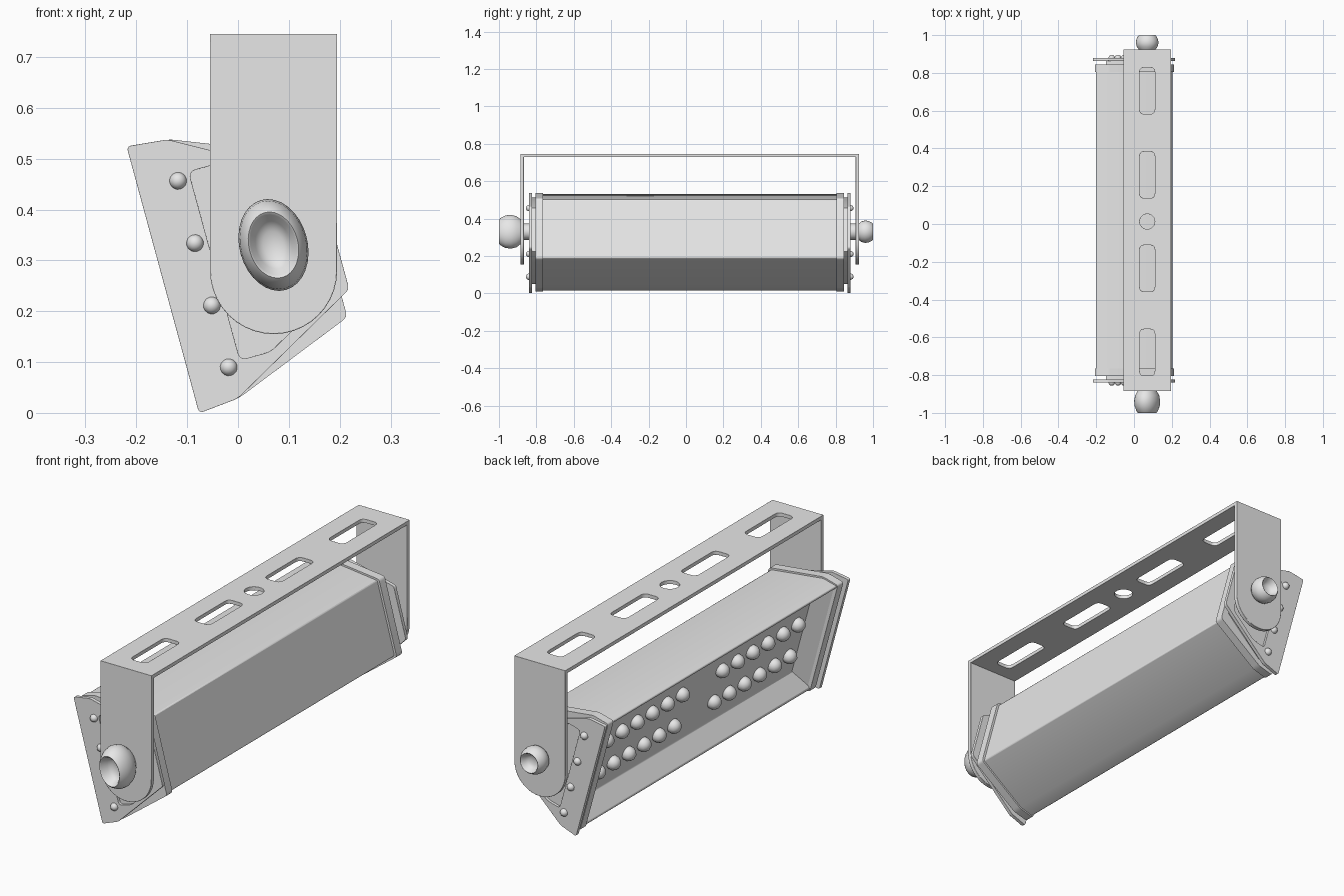
import bpy, bmesh, math
from mathutils import Matrix, Vector

if "Cube" in bpy.data.objects:
    bpy.data.objects.remove(bpy.data.objects["Cube"])

grey = bpy.data.materials.new("light_grey_metal")
grey.use_nodes = True
grey.diffuse_color = (0.8, 0.8, 0.8, 1)
grey.node_tree.nodes["Principled BSDF"].inputs["Base Color"].default_value = (0.8, 0.8, 0.8, 1)

CENTRE_Y = 0.02
UPRIGHT = Matrix.Rotation(math.radians(90), 4, "X")
# Lamp frame: x = depth behind the lens, y = up along the lens, z = towards the front end
LAMP = (Matrix.Translation((-0.145, CENTRE_Y, 0.2625))
        @ Matrix.Rotation(math.radians(-15.2), 4, "Y") @ UPRIGHT)
AXLE = (0.225, 0.009)
parts = []


def finish(name, mesh, matrix, bevel=0):
    mesh.materials.clear()
    mesh.materials.append(grey)
    ob = bpy.data.objects.new(name, mesh)
    bpy.context.collection.objects.link(ob)
    ob.matrix_world = matrix
    if bevel:
        mod = ob.modifiers.new("soft_edges", "BEVEL")
        mod.width = bevel
        mod.segments = 2
        mod.limit_method = "ANGLE"
        mod.angle_limit = math.radians(40)
    parts.append(ob)
    return ob


def fillet(points, r, steps=5):
    """Round every corner of a closed outline."""
    out = []
    pts = [Vector(p) for p in points]
    for i, p in enumerate(pts):
        a = p + (pts[i - 1] - p).normalized() * r
        b = p + (pts[(i + 1) % len(pts)] - p).normalized() * r
        for k in range(steps + 1):
            t = k / steps
            out.append(a * (1 - t) ** 2 + p * 2 * t * (1 - t) + b * t * t)
    return out


def mirrored(half):
    """Close a (depth, height) half outline by mirroring it in height."""
    return list(half) + [(d, -h) for d, h in reversed(half)]


def prism(name, outlines, thickness, matrix, bevel=0.004):
    """Extrude an outline, with further outlines as holes."""
    curve = bpy.data.curves.new(name, "CURVE")
    curve.dimensions = "2D"
    curve.fill_mode = "BOTH"
    curve.extrude = thickness / 2
    for outline in outlines:
        spline = curve.splines.new("POLY")
        spline.points.add(len(outline) - 1)
        for point, p in zip(spline.points, outline):
            point.co = (p[0], p[1], 0, 1)
        spline.use_cyclic_u = True
    temp = bpy.data.objects.new(name + "_curve", curve)
    bpy.context.collection.objects.link(temp)
    deps = bpy.context.evaluated_depsgraph_get()
    mesh = bpy.data.meshes.new_from_object(temp.evaluated_get(deps))
    bpy.data.objects.remove(temp)
    bm = bmesh.new()
    bm.from_mesh(mesh)
    bmesh.ops.remove_doubles(bm, verts=bm.verts, dist=0.0002)
    bmesh.ops.recalc_face_normals(bm, faces=bm.faces)
    bm.to_mesh(mesh)
    bm.free()
    mesh.name = name
    return finish(name, mesh, matrix, bevel)


def lathe(name, profile, matrix, steps=32):
    """Spin a (radius, height) profile about local z."""
    bm = bmesh.new()
    verts = [bm.verts.new((r, 0, h)) for r, h in profile]
    edges = [bm.edges.new(pair) for pair in zip(verts, verts[1:])]
    bmesh.ops.spin(bm, geom=verts + edges, cent=(0, 0, 0), axis=(0, 0, 1),
                   angle=math.tau, steps=steps)
    bmesh.ops.remove_doubles(bm, verts=bm.verts, dist=0.0002)
    bmesh.ops.recalc_face_normals(bm, faces=bm.faces)
    mesh = bpy.data.meshes.new(name)
    bm.to_mesh(mesh)
    bm.free()
    return finish(name, mesh, matrix)


def shift(x, y, z):
    return Matrix.Translation((x, y, z))


# Lamp housing with a splayed recess on the lens side
outer = [(0.01, 0.258), (0.078, 0.257), (0.318, 0.161)]
recess = [(0.01, 0.247), (0.085, 0.19)]
prism("housing", [mirrored(outer) + list(reversed(mirrored(recess)))], 1.6, LAMP)

# Sloped reflector ends inside the recess
for side, label in ((1, "front"), (-1, "rear")):
    wedge = [(0.012, 0.79 * side), (0.09, 0.79 * side), (0.09, 0.74 * side)]
    prism(label + "_reflector_end", [wedge], 0.485, LAMP @ UPRIGHT.inverted(), 0)

# Two rows of lamps in two groups
bm = bmesh.new()
for row in (-0.078, 0.078):
    for side in (-1, 1):
        for k in range(6):
            bmesh.ops.create_icosphere(bm, subdivisions=2, radius=0.032,
                                       matrix=shift(0.074, row, side * (0.14 + 0.106 * k)))
lamps = bpy.data.meshes.new("lamps")
bm.to_mesh(lamps)
bm.free()
finish("lamps", lamps, LAMP)

# End assemblies: rim, spacer, bolted plate, shaft and knob
rim = fillet(mirrored([(0.005, 0.264), (0.08, 0.264), (0.328, 0.166)]), 0.012)
spacer = mirrored([(0.06, 0.235), (0.09, 0.235), (0.3, 0.12)])
plate = fillet(mirrored([(-0.003, 0.272), (0.078, 0.264), (0.346, 0.114)]), 0.01)
window = fillet(mirrored([(0.102, 0.192), (0.165, 0.192), (0.3, 0.115)]), 0.015)
knob = [(0, 0), (0.72, 0), (0.92, 0.2), (1, 0.45), (0.96, 0.7), (0.8, 0.94),
        (0.72, 1), (0.66, 0.97), (0.52, 0.7), (0.3, 0.6), (0, 0.57)]
for side, label, radius, length, stretch in ((1, "front", 0.067, 0.117, 1.37),
                                             (-1, "rear", 0.06, 0.077, 1)):
    prism(label + "_rim", [rim], 0.04, LAMP @ shift(0, 0, side * 0.805), 0.008)
    prism(label + "_spacer", [spacer], 0.03, LAMP @ shift(0, 0, side * 0.833), 0)
    prism(label + "_end_plate", [plate, window], 0.016, LAMP @ shift(0, 0, side * 0.852), 0.003)
    for k, height in enumerate((0.18, 0.053, -0.074, -0.2)):
        dome = [(0.017 * math.cos(a * math.pi / 12), 0.017 * math.sin(a * math.pi / 12))
                for a in range(7)]
        lathe(f"{label}_bolt_{k + 1}", dome,
              LAMP @ shift(0.077, height, side * 0.859) @ Matrix.Diagonal((1, 1, side, 1)), 16)
    axis = LAMP @ shift(*AXLE, 0) @ Matrix.Diagonal((1, 1, side, 1))
    lathe(label + "_shaft", [(0, 0.8), (0.043, 0.8), (0.043, 0.91), (0, 0.91)], axis)
    lathe(label + "_knob", [(r * radius, 0.903 + h * length) for r, h in knob],
          axis @ Matrix.Diagonal((1, stretch, 1, 1)))

# Mounting bracket: slotted top bar and two round-ended arms
MID_X, HALF, HALF_LEN, TOP = 0.07, 0.125, 0.905, 0.745


def rectangle(cx, cy, hx, hy):
    return [(cx - hx, cy - hy), (cx + hx, cy - hy), (cx + hx, cy + hy), (cx - hx, cy + hy)]


slots = [fillet(rectangle(0, y, 0.04, 0.123), 0.025) for y in (-0.7, -0.255, 0.24, 0.685)]
hole = [(0.04 * math.cos(a * math.tau / 24), 0.04 * math.sin(a * math.tau / 24) - 0.007)
        for a in range(24)]
prism("bracket_top", [rectangle(0, 0, HALF, HALF_LEN), hole] + slots, 0.016,
      shift(MID_X, CENTRE_Y, TOP - 0.008), 0.003)
arm = [(HALF, TOP - 0.002), (-HALF, TOP - 0.002)]
arm += [(-HALF * math.cos(a * math.pi / 20), 0.28 - HALF * math.sin(a * math.pi / 20))
        for a in range(21)]
for side, label in ((-1, "front"), (1, "rear")):
    prism(label + "_bracket_arm", [arm], 0.018,
          shift(MID_X, CENTRE_Y + side * (HALF_LEN - 0.009), 0) @ UPRIGHT, 0.003)

# Smooth shading with crisp edges
bpy.ops.object.select_all(action="DESELECT")
for ob in parts:
    ob.select_set(True)
bpy.context.view_layer.objects.active = parts[0]
bpy.ops.object.shade_smooth_by_angle(angle=math.radians(38))
